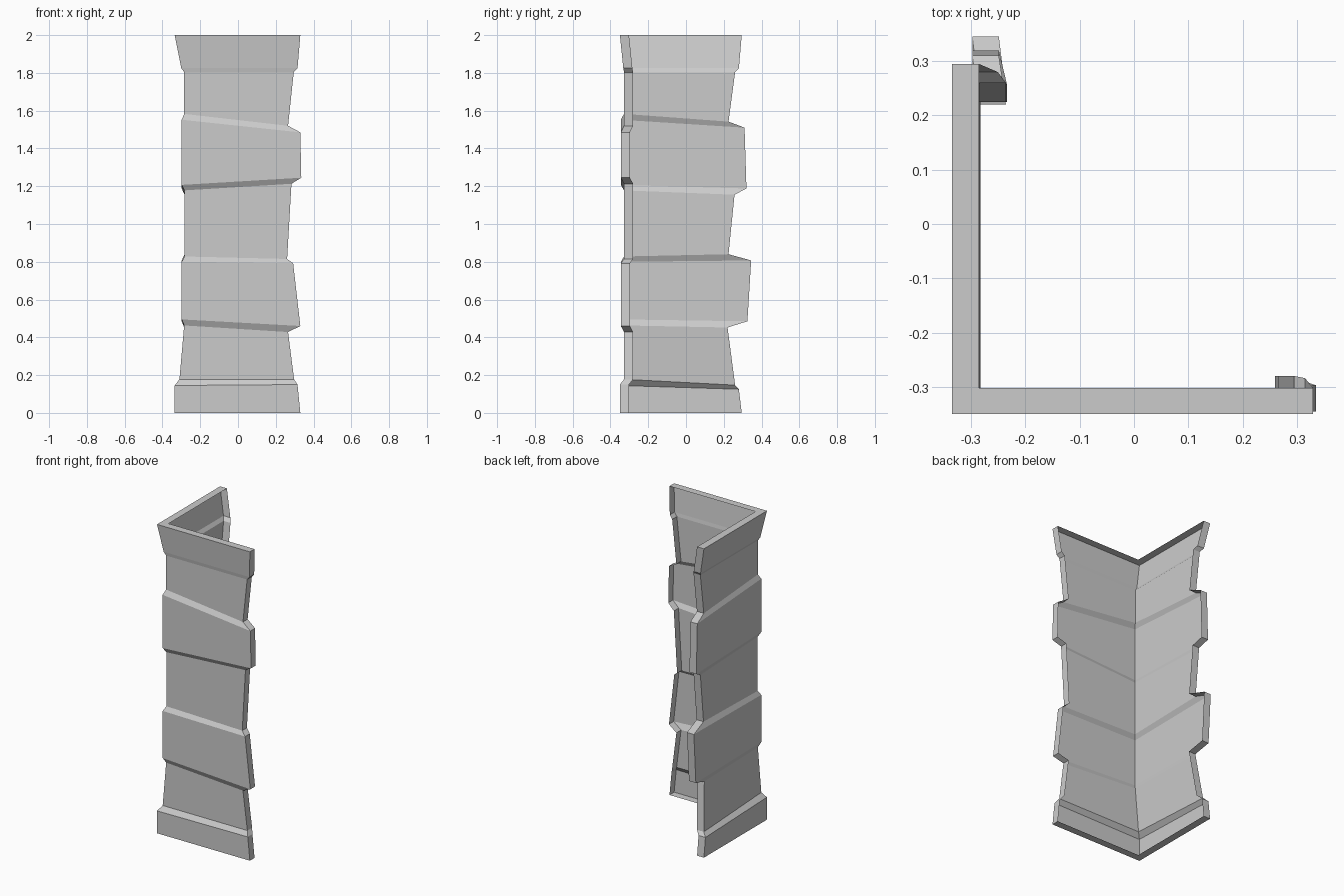
import bpy, bmesh

# Levels from bottom to top:
# wall planes (x of left wall, y of front wall), corner z,
# front wall free end (x, z), left wall free end (y, z)
LEVELS = [
    (-.335, -.35, 0, .33, 0, .295, 0),
    (-.335, -.35, .145, .315, .15, .28, .125),
    (-.310, -.328, .178, .297, .178, .26, .147),
    (-.285, -.328, .463, .265, .428, .22, .452),
    (-.298, -.345, .495, .33, .46, .325, .485),
    (-.298, -.345, .80, .292, .792, .345, .807),
    (-.283, -.328, .828, .26, .815, .225, .84),
    (-.283, -.328, 1.178, .283, 1.213, .257, 1.155),
    (-.298, -.345, 1.207, .335, 1.245, .32, 1.188),
    (-.298, -.345, 1.552, .33, 1.485, .31, 1.51),
    (-.285, -.328, 1.583, .265, 1.52, .225, 1.542),
    (-.285, -.328, 1.803, .295, 1.803, .26, 1.803),
    (-.300, -.332, 1.825, .315, 1.825, .28, 1.825),
    (-.335, -.35, 2, .33, 2, .295, 2),
]
TX, TY = .049, .048   # rim depth behind each wall

bm = bmesh.new()
outer, inner = [], []
for wx, wy, zc, ax, az, by, bz in LEVELS:
    outer.append([bm.verts.new(p) for p in
                  ((wx, by, bz), (wx, wy, zc), (ax, wy, az))])
    inner.append({0: (wx + TX, by, bz), 1: (wx + TX, wy + TY, zc),
                  2: (ax, wy + TY, az)})

# rim vertices exist only along the open border
last = len(LEVELS) - 1
rim = [{c: bm.verts.new(p) for c, p in row.items() if c != 1 or i in (0, last)}
       for i, row in enumerate(inner)]

for i in range(last):
    lo, hi = outer[i], outer[i + 1]
    # wall skins
    for c in (0, 1):
        bm.faces.new((lo[c], lo[c + 1], hi[c + 1], hi[c]))
    # rim at both free ends
    bm.faces.new((lo[2], rim[i][2], rim[i + 1][2], hi[2]))
    bm.faces.new((rim[i][0], lo[0], hi[0], rim[i + 1][0]))

# rim along the top and the bottom
for c in (0, 1):
    o, r = outer[last], rim[last]
    bm.faces.new((o[c], o[c + 1], r[c + 1], r[c]))
    o, r = outer[0], rim[0]
    bm.faces.new((r[c], r[c + 1], o[c + 1], o[c]))

mesh = bpy.data.meshes.new("corner_trim")
bm.to_mesh(mesh)
bm.free()
bpy.context.collection.objects.link(bpy.data.objects.new("corner_trim", mesh))
